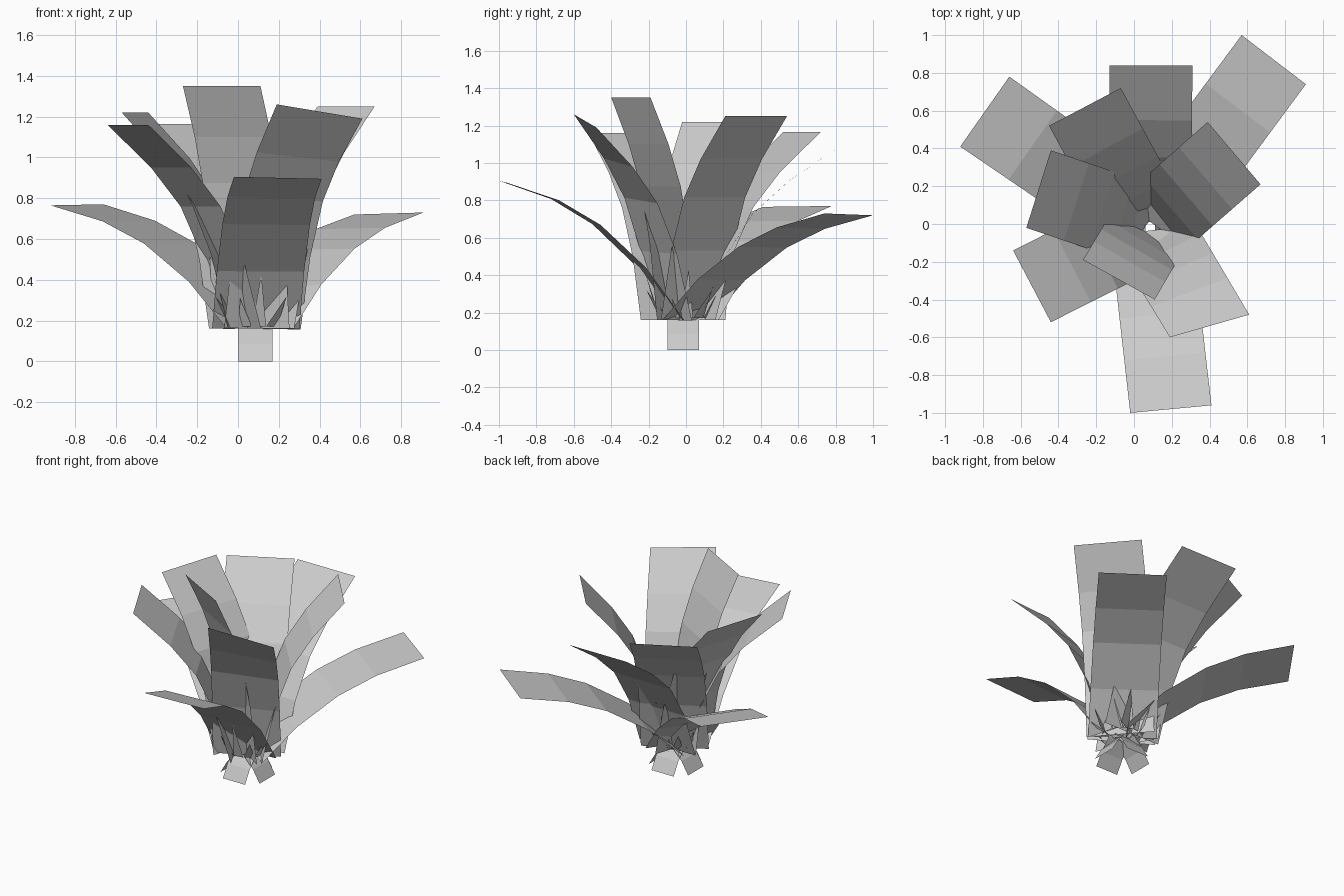
import bpy
from math import cos, sin, radians
from mathutils import Vector

if "Cube" in bpy.data.objects:
    bpy.data.objects.remove(bpy.data.objects["Cube"])

HUB = Vector((0.085, -0.015, 0.16))


def make(name, verts, faces):
    me = bpy.data.meshes.new(name)
    me.from_pydata([tuple(v) for v in verts], [], faces)
    ob = bpy.data.objects.new(name, me)
    bpy.context.collection.objects.link(ob)
    return ob


# leaf profiles: (outward fraction, height fraction)
LOW = [(0.02, 0), (0.23, 0.38), (0.48, 0.69), (0.71, 0.87), (1, 1)]
STEEP = [(0.11, 0), (0.25, 0.34), (0.43, 0.6), (0.66, 0.79), (1, 1)]


def leaf(name, a, b, profile):
    """Bent strip from the hub to the tip edge a-b."""
    a, b = Vector(a), Vector(b)
    mid, half = (a + b) / 2, (b - a) / 2
    out = mid - HUB
    side = Vector((-out.y, out.x, 0)).normalized() * 0.215
    if side.dot(half) < 0:
        side = -side
    verts, faces = [], []
    for i, (r, h) in enumerate(profile):
        c = HUB + Vector((out.x * r, out.y * r, out.z * h))
        s = side.lerp(half, r)
        verts += [c - s, c + s]
        if i:
            k = 2 * i
            faces.append((k - 2, k - 1, k + 1, k))
    make(name, verts, faces)


# large drooping outer leaves
leaf("outer_leaf_back_right", (0.57, 1.0, 0.72), (0.91, 0.74, 0.73), LOW)
leaf("outer_leaf_back_left", (-0.92, 0.41, 0.765), (-0.66, 0.78, 0.77), LOW)
leaf("outer_leaf_front", (-0.02, -1.0, 0.905), (0.41, -0.96, 0.895), LOW)

# upright inner leaves
leaf("inner_leaf_back", (-0.13, 0.84, 1.10), (0.31, 0.84, 1.10), STEEP)
leaf("inner_leaf_right", (0.39, 0.54, 1.25), (0.67, 0.21, 1.25), STEEP)
leaf("inner_leaf_front_right", (0.19, -0.60, 1.26), (0.61, -0.48, 1.19), STEEP)
leaf("inner_leaf_tall", (-0.27, -0.19, 1.35), (0.11, -0.40, 1.35), STEEP)
leaf("inner_leaf_front_left", (-0.64, -0.14, 1.16), (-0.44, -0.52, 1.16), STEEP)
leaf("inner_leaf_left", (-0.57, -0.02, 1.22), (-0.44, 0.39, 1.22), STEEP)
leaf("inner_leaf_back_left", (-0.45, 0.52, 1.165), (-0.07, 0.72, 1.165), STEEP)


# four root flaps splaying down from the hub
ROOT = [(0.025, 0.165), (0.10, 0.085), (0.15, 0.0)]
verts, faces = [], []
for q in range(4):
    d = Vector((cos(radians(90 * q)), sin(radians(90 * q)), 0))
    s = Vector((-d.y, d.x, 0)) * 0.085
    for i, (r, z) in enumerate(ROOT):
        c = Vector((HUB.x, HUB.y, z)) + d * r
        verts += [c - s, c + s]
        if i:
            k = len(verts) - 4
            faces.append((k, k + 1, k + 3, k + 2))
make("root_flaps", verts, faces)

# ring of small pointed shoots around the base
verts, faces = [], []
for i in range(12):
    t = radians(30 * i + 8)
    d = Vector((cos(t), sin(t), 0))
    s = Vector((-d.y, d.x, 0)) * 0.035
    r, z = ((0.21, 0.43), (0.25, 0.32), (0.2, 0.31))[i % 3]
    c = Vector((HUB.x, HUB.y, 0.17)) + d * 0.13
    k = len(verts)
    verts += [c - s, c + s, Vector((HUB.x, HUB.y, z)) + d * r]
    faces.append((k, k + 1, k + 2))
make("base_shoots", verts, faces)
